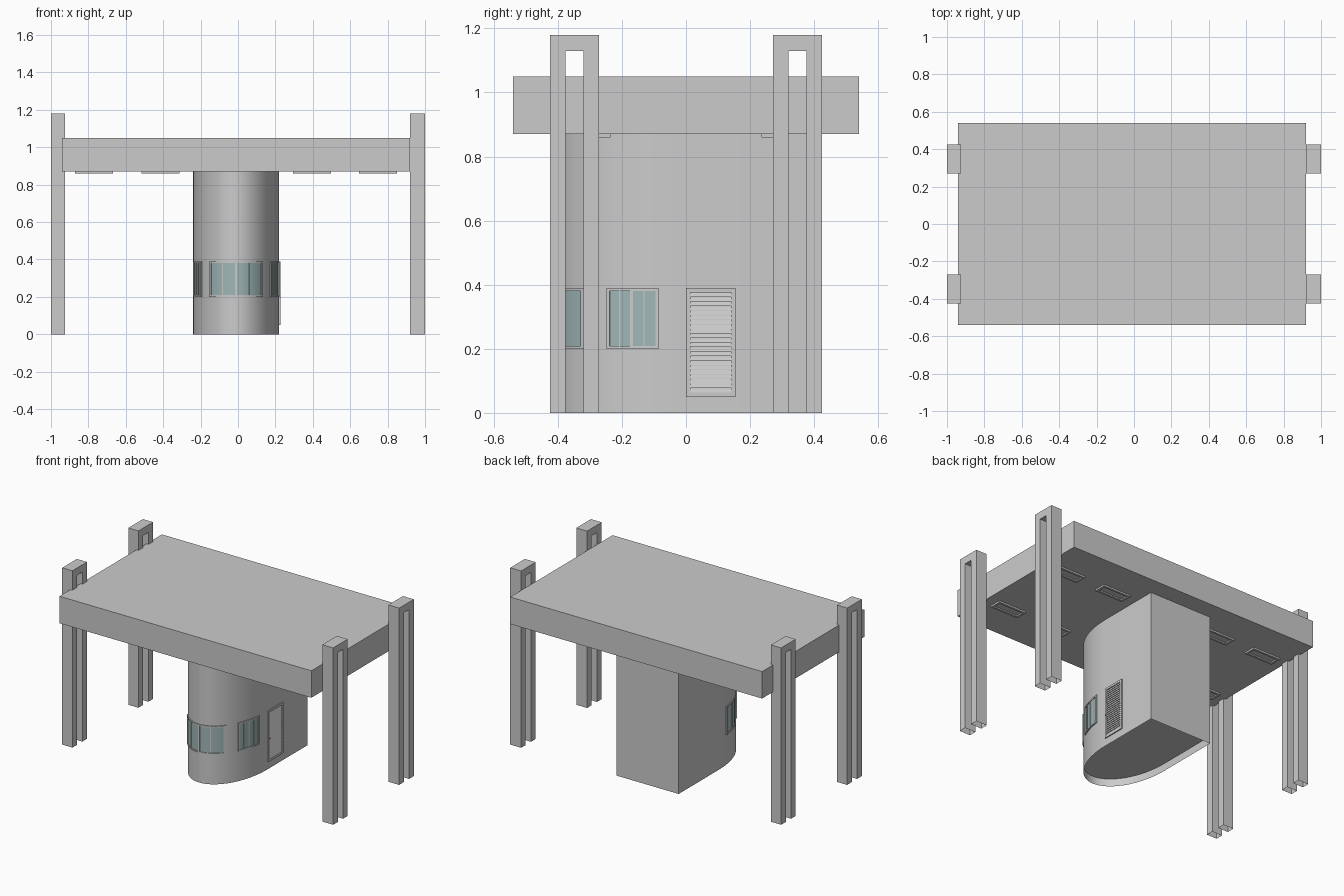
import bpy
import bmesh
from math import sin, cos, pi, hypot, radians

cube = bpy.data.objects.get("Cube")
if cube:
    bpy.data.objects.remove(cube, do_unlink=True)


def make_material(name, rgb):
    mat = bpy.data.materials.new(name)
    mat.use_nodes = True
    mat.diffuse_color = (*rgb, 1)
    mat.node_tree.nodes["Principled BSDF"].inputs["Base Color"].default_value = (*rgb, 1)
    return mat


CONCRETE = make_material("light grey", (0.6, 0.6, 0.6))
GLASS = make_material("pale teal glass", (0.35, 0.47, 0.47))


def finish(name, bm, mat=CONCRETE, smooth=False):
    bmesh.ops.recalc_face_normals(bm, faces=bm.faces)
    mesh = bpy.data.meshes.new(name)
    bm.to_mesh(mesh)
    bm.free()
    mesh.materials.append(mat)
    obj = bpy.data.objects.new(name, mesh)
    bpy.context.collection.objects.link(obj)
    if smooth:
        bpy.ops.object.select_all(action="DESELECT")
        obj.select_set(True)
        bpy.context.view_layer.objects.active = obj
        bpy.ops.object.shade_smooth_by_angle(angle=radians(30))
    return obj


def add_box(bm, x, y, z):
    """Box from (min, max) pairs; returns its vertices."""
    verts = bmesh.ops.create_cube(bm, size=1)["verts"]
    for v in verts:
        for i, (lo, hi) in enumerate((x, y, z)):
            v.co[i] = (lo + hi) / 2 + v.co[i] * (hi - lo)
    return verts


def extrude_profile(bm, points, vector):
    face = bm.faces.new([bm.verts.new(p) for p in points])
    ext = bmesh.ops.extrude_face_region(bm, geom=[face])["geom"]
    bmesh.ops.translate(bm, vec=vector, verts=[g for g in ext if isinstance(g, bmesh.types.BMVert)])


# Roof slab
SLAB_BASE = 0.87
bm = bmesh.new()
add_box(bm, (-0.94, 0.92), (-0.54, 0.54), (SLAB_BASE, 1.05))
finish("roof_slab", bm)

# Twin-post legs joined at the top, open underneath
for side, x0, x1 in (("right", -1, -0.925), ("left", 0.92, 1)):
    for end, yc in (("front", -0.348), ("back", 0.348)):
        bm = bmesh.new()
        out, gap, top, beam = 0.077, 0.028, 1.18, 1.13
        outline = [(-out, 0), (-out, top), (out, top), (out, 0),
                   (gap, 0), (gap, beam), (-gap, beam), (-gap, 0)]
        extrude_profile(bm, [(x0, yc + y, z) for y, z in outline], (x1 - x0, 0, 0))
        bmesh.ops.recalc_face_normals(bm, faces=bm.faces)
        soles = [f for f in bm.faces if all(v.co.z < 0.001 for v in f.verts)]
        bmesh.ops.delete(bm, geom=soles, context="FACES_ONLY")
        finish(f"{end}_{side}_leg", bm)

# Core tower: square at the back, half ellipse at the front
CX, CY, A, B, BACK = -0.01, -0.005, 0.23, 0.39, 0.42


def wall_point(t, off=0.0):
    """Point on the curved wall, t measured from the front, pushed out by off."""
    nx, ny = sin(t) / A, -cos(t) / B
    n = hypot(nx, ny)
    return CX + A * sin(t) + off * nx / n, CY - B * cos(t) + off * ny / n


SEGS = 48
plan = [(CX - A, BACK)] + [wall_point(-pi / 2 + pi * i / SEGS) for i in range(SEGS + 1)] + [(CX + A, BACK)]
bm = bmesh.new()
low = [bm.verts.new((x, y, 0)) for x, y in plan]
high = [bm.verts.new((x, y, SLAB_BASE)) for x, y in plan]
for i in range(len(plan)):
    j = (i + 1) % len(plan)
    bm.faces.new((low[i], low[j], high[j], high[i]))
bm.faces.new(high)
finish("core_tower", bm, smooth=True)

# Raised floor inside the tower
bm = bmesh.new()
bm.faces.new([bm.verts.new((x, y, 0.05)) for x, y in reversed(plan)])
finish("core_floor", bm)


def add_curved_bar(bm, t0, t1, z0, z1, off):
    """Closed panel hugging the curved wall."""
    n = max(1, round((t1 - t0) / 0.06))
    rings = []
    for i in range(n + 1):
        t = t0 + (t1 - t0) * i / n
        (xi, yi), (xo, yo) = wall_point(t, -0.003), wall_point(t, off)
        rings.append([bm.verts.new(p) for p in
                      ((xi, yi, z0), (xo, yo, z0), (xo, yo, z1), (xi, yi, z1))])
    for a, b in zip(rings, rings[1:]):
        for k in range(4):
            m = (k + 1) % 4
            bm.faces.new((a[k], a[m], b[m], b[k]))
    bm.faces.new(rings[0])
    bm.faces.new(rings[-1])


def make_window(name, t0, t1, panes, edge):
    z0, z1, rail = 0.2, 0.39, 0.009
    bm = bmesh.new()
    add_curved_bar(bm, t0, t1, z0, z1, 0.0015)
    finish(name + "_glass", bm, GLASS, smooth=True)
    bm = bmesh.new()
    add_curved_bar(bm, t0, t1, z0, z0 + rail, 0.006)
    add_curved_bar(bm, t0, t1, z1 - rail, z1, 0.006)
    for i in range(panes + 1):
        outer = i in (0, panes)
        t = t0 + edge / 2 + (t1 - t0 - edge) * i / panes
        w = edge / 2 if outer or i % 2 == 0 else edge / 6
        add_curved_bar(bm, t - w, t + w, z0 + rail, z1 - rail, 0.006 if outer else 0.004)
    finish(name + "_frame", bm, smooth=True)


# Windows round the front
make_window("front_window", -0.655, 0.655, 4, 0.05)
make_window("left_window", 0.908, 1.364, 4, 0.026)
make_window("right_window", -1.364, -0.908, 4, 0.026)

# Louvred door on the left side
WALL = CX + A
y0, y1, z0, z1, rim = 0.0, 0.155, 0.05, 0.39, 0.014
bm = bmesh.new()
face = (WALL - 0.004, WALL + 0.007)
add_box(bm, face, (y0, y0 + rim), (z0, z1))
add_box(bm, face, (y1 - rim, y1), (z0, z1))
add_box(bm, face, (y0 + rim, y1 - rim), (z0, z0 + rim))
add_box(bm, face, (y0 + rim, y1 - rim), (z1 - rim, z1))
finish("door_frame", bm)

bm = bmesh.new()
slats = 22
pitch = (z1 - z0 - 2 * rim) / slats
for i in range(slats):
    z = z0 + rim + i * pitch
    # Each slat is a wedge, thick at its lower edge
    extrude_profile(bm, [(WALL - 0.002, y0 + rim, z), (WALL + 0.005, y0 + rim, z),
                         (WALL + 0.001, y0 + rim, z + pitch * 0.9),
                         (WALL - 0.002, y0 + rim, z + pitch * 0.9)],
                    (0, y1 - y0 - 2 * rim, 0))
finish("door_slats", bm)

bm = bmesh.new()
add_box(bm, (WALL, WALL + 0.011), (0.004, 0.016), (0.203, 0.208))
finish("door_handle", bm)

# Framed ceiling fittings under the slab
for i, x in enumerate((-0.77, -0.415, 0.395, 0.748)):
    for end, y in (("front", -0.275), ("back", 0.275)):
        hx, hy, b, z = 0.102, 0.04, 0.014, (SLAB_BASE - 0.011, SLAB_BASE + 0.002)
        bm = bmesh.new()
        for s in (-1, 1):
            add_box(bm, sorted((x + s * hx, x + s * (hx - b))), (y - hy, y + hy), z)
            add_box(bm, (x - hx + b, x + hx - b), sorted((y + s * hy, y + s * (hy - b))), z)
        add_box(bm, (x - hx + b, x + hx - b), (y - hy + b, y + hy - b), (SLAB_BASE - 0.003, z[1]))
        finish(f"{end}_ceiling_fitting_{i + 1}", bm)
